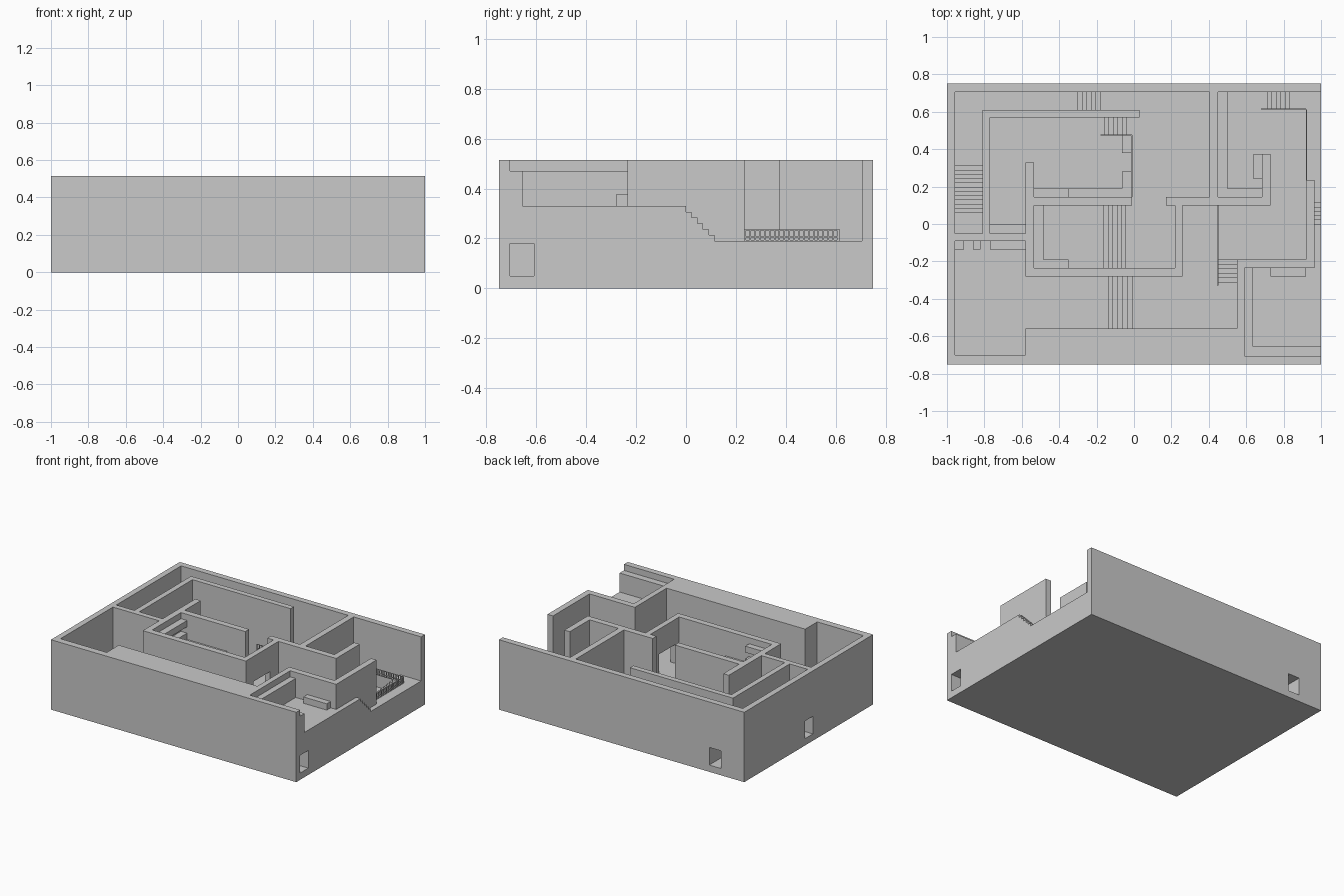
import bpy
import bmesh
from mathutils import Matrix, Vector

default_cube = bpy.data.objects.get("Cube")
if default_cube:
    bpy.data.objects.remove(default_cube, do_unlink=True)

# Floor levels, one half storey apart
LOW, GROUND, UPPER, LEDGE, TOP = .05, .19, .33, .47, .515
RISE = (UPPER - GROUND) / 6
BEYOND = 1.1

stone = bpy.data.materials.new("plain grey")
stone.use_nodes = True
grey = (.587, .587, .587, 1)
stone.diffuse_color = grey
stone.node_tree.nodes["Principled BSDF"].inputs["Base Color"].default_value = grey


def add_box(mesh_data, x, y, z):
    """Add an axis-aligned box given by its three ranges."""
    low, high = map(Vector, zip(x, y, z))
    size = Matrix.Diagonal((high - low).to_4d())
    size[3][3] = 1
    place = Matrix.Translation((low + high) / 2)
    bmesh.ops.create_cube(mesh_data, size=1, matrix=place @ size)


def make_part(name, boxes):
    """Build one object from a list of boxes."""
    mesh_data = bmesh.new()
    for ranges in boxes:
        add_box(mesh_data, *ranges)
    mesh = bpy.data.meshes.new(name)
    mesh_data.to_mesh(mesh)
    mesh_data.free()
    mesh.materials.append(stone)
    part = bpy.data.objects.new(name, mesh)
    bpy.context.collection.objects.link(part)
    return part


building = make_part("building_walls", [((-1, 1), (-.75, .75), (0, TOP))])


def cut(x, y, z):
    """Cut a box-shaped space out of the building."""
    cutter = make_part("space_cutter", [(x, y, z)])
    cutter.hide_render = True
    modifier = building.modifiers.new("space", "BOOLEAN")
    modifier.operation = "DIFFERENCE"
    modifier.solver = "EXACT"
    modifier.object = cutter
    graph = bpy.context.evaluated_depsgraph_get()
    result = bpy.data.meshes.new_from_object(building.evaluated_get(graph))
    building.modifiers.clear()
    building.data = result
    bpy.data.objects.remove(cutter, do_unlink=True)


def room(floor, x, y):
    cut(x, y, (floor, TOP + .1))


def stairs(axis, foot, head, across, floor, risers=6):
    """Cut a flight climbing from foot to head, overlapping both landings."""
    tread = (head - foot) / (risers - 1)
    lap = .01 if head > foot else -.01
    for step in range(risers, 0, -1):
        end = head + lap if step == risers else foot + tread * step
        along = tuple(sorted((foot - lap, end)))
        spans = (along, across) if axis == "x" else (across, along)
        room(floor + step * RISE, *spans)


# North-west passage and its long flight
west_hall, north_hall = (-.957, -.81), (.61, .705)
room(UPPER, west_hall, (.31, .705))
room(UPPER, (-.957, -.3), north_hall)
room(LOW, west_hall, (-.05, .06))
stairs("y", .06, .31, west_hall, LOW, risers=12)
stairs("x", -.18, -.3, north_hall, GROUND)

# Terrace and the sunken hall beside it
room(GROUND, (-.18, .405), north_hall)
room(GROUND, (.03, .405), (.55, .65))
room(GROUND, (-.01, .405), (.145, .57))
room(LOW, (-.77, -.58), (-.05, .57))
room(LOW, (-.6, -.16), (.33, .57))
room(LOW, (-.535, -.01), (.145, .475))
stairs("x", -.16, -.04, (.475, .57), LOW)
room(GROUND, (-.045, 0), (.475, .57))

# Central room with its raised end and wide doorway
centre = (-.235, .1)
room(GROUND, (-.01, .17), (.08, .16))
room(UPPER, (-.535, -.16), centre)
stairs("x", -.04, -.16, centre, GROUND)
room(GROUND, (-.045, .22), centre)
cut((.2, .28), (-.19, 0), (GROUND, UPPER))

# South passage and south-west room
passage = (-.56, -.28)
room(LOW, (-.957, -.58), (-.7, -.09))
room(LOW, (-.6, -.14), passage)
stairs("x", -.14, -.01, passage, LOW)
room(GROUND, (-.015, .45), passage)
room(GROUND, (.26, .45), (-.3, .1))
room(GROUND, (.44, .55), (-.56, -.31))

# Eastern room and deep north-east room
stairs("y", -.19, -.31, (.45, .55), LOW)
room(LOW, (.45, .92), (-.19, .1))
room(LOW, (.73, .92), (.08, .16))
room(LOW, (.45, .92), (.145, .612))
room(LOW, (.45, .71), (.6, .705))
yard = (.612, .705)
stairs("x", .71, .83, yard, LOW)
room(GROUND, (.825, BEYOND), yard)
room(GROUND, (.92, BEYOND), (.235, .65))

# Outer east steps and front-right balcony
outer = (.965, BEYOND)
room(GROUND, outer, (.115, .25))
stairs("y", .115, 0, outer, GROUND)
room(UPPER, outer, (-.25, 0))
room(LEDGE, (.59, BEYOND), (-.705, -.235))
room(UPPER, (.635, BEYOND), (-.655, -.235))

# Lower doorways in the outer walls
door_height = (LOW, .18)
cut((-BEYOND, -.9), (-.05, .045), door_height)
cut((.7, BEYOND), (-.705, -.61), door_height)
cut((-.81, -.715), (.55, BEYOND), door_height)

make_part("east_divider_wall", [((.685, .73), (.14, .375), (0, TOP))])

# Stacked shelves in the central room
for index in range(2):
    top = UPPER + RISE * (2 + 4 * index)
    span = (top - 2 * RISE, top)
    make_part(f"corner_shelf_{index}", [
        ((-.535, -.485), (-.235, .1), span),
        ((-.485, -.35), (-.235, -.19), span),
    ])


def furniture(name, floor, rises, *footprints):
    height = (floor - .01, floor + rises * RISE)
    make_part(name, [(x, y, height) for x, y in footprints])


# Benches and cupboards against the walls
by_terrace, by_hall_wall, by_south_wall = (-.065, -.01), (.145, .19), (-.135, -.09)
furniture("balcony_bench", UPPER, 2, ((.73, .92), (-.28, -.235)))
furniture("terrace_cupboards", LOW, 4,
          (by_terrace, (.145, .28)), (by_terrace, (.38, .475)))
furniture("hall_bench", LOW, 2, ((-.535, -.35), by_hall_wall))
furniture("hall_counter", LOW, 4, ((-.35, -.065), by_hall_wall),
          ((-.77, -.58), (-.05, 0)))
furniture("south_west_cupboards", LOW, 4, ((-.957, -.91), by_south_wall),
          ((-.86, -.82), by_south_wall), ((-.77, -.58), by_south_wall))
furniture("deep_room_shelf", LOW, 4, ((.45, .5), (.145, .705)),
          ((.5, .685), by_hall_wall))
furniture("deep_room_seat", LOW, 2, ((.64, .685), (.24, .375)))


def railing(name, axis, start, end, position):
    """Low railing with three bars and a row of small posts."""
    half = .003
    across = (position - half, position + half)

    def oriented(along, height):
        return (along, across, height) if axis == "x" else (across, along, height)

    boxes = [oriented((start, end), (GROUND + z, GROUND + z + half))
             for z in (0, RISE * .6, RISE * 1.8)]
    count = round((end - start) / .02)
    for index in range(count + 1):
        spot = start + (end - start - 2 * half) * index / count
        boxes.append(oriented((spot, spot + 2 * half), (GROUND, GROUND + RISE * 1.8)))
    make_part(name, boxes)


railing("yard_side_railing", "y", .235, .612, .922)
railing("yard_stair_railing", "x", .68, .92, .614)
railing("terrace_side_railing", "y", .145, .475, -.012)
railing("terrace_stair_railing", "x", -.18, -.01, .475)
railing("corridor_railing", "y", -.33, .1, .448)
